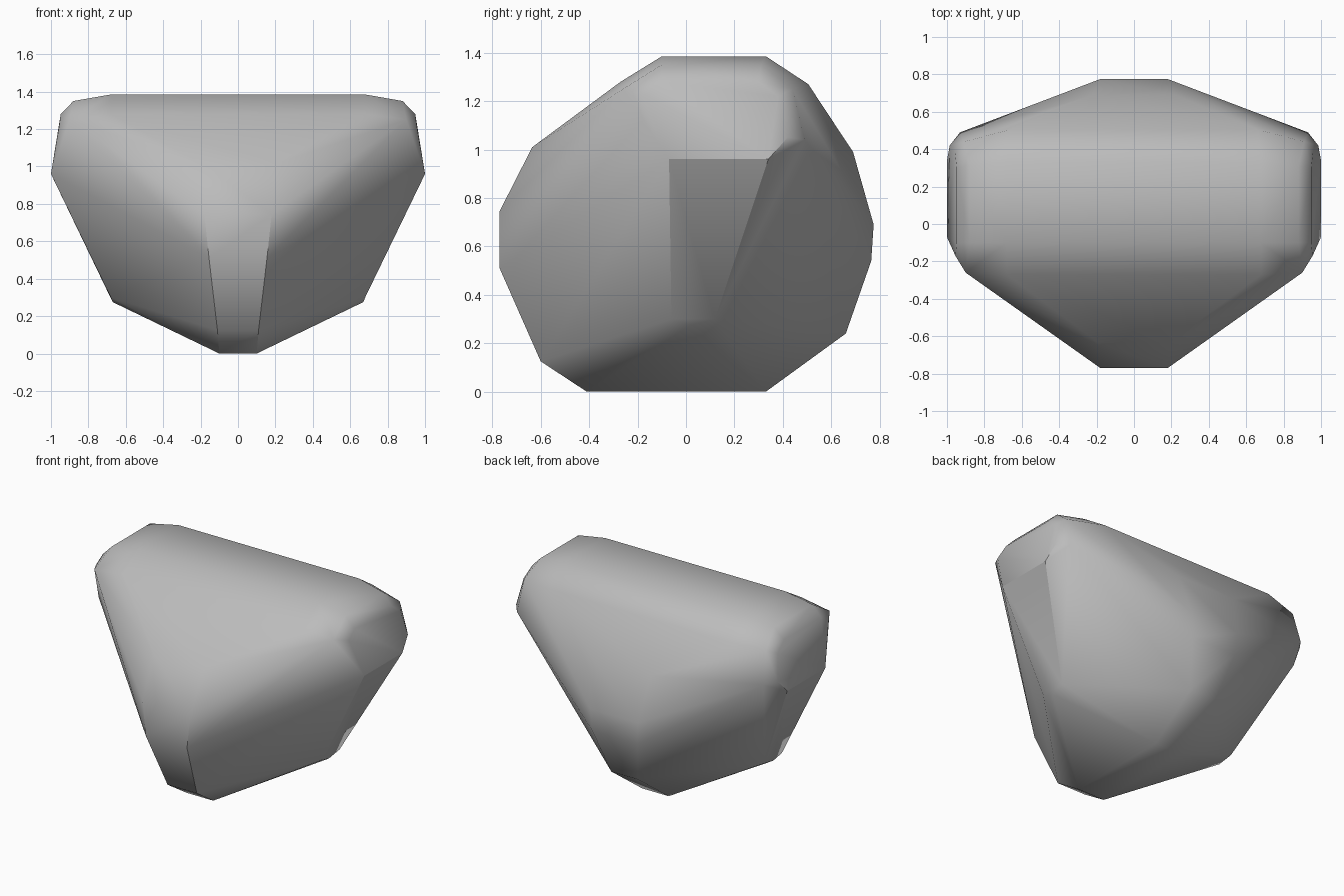
import bpy, bmesh, math

cube = bpy.data.objects.get("Cube")
if cube:
    bpy.data.objects.remove(cube, do_unlink=True)

# Corner points of one half of the boulder, grouped by region
base = [(.10, -.41, 0), (.10, .33, 0)]
front_ridge = [(.11, -.60, .125), (.155, -.77, .51), (.18, -.77, .745), (.19, -.635, 1.01)]
back_ridge = [(.10, .66, .24), (.17, .765, .54), (.18, .775, .69), (.22, .69, .99)]
crown = [(.68, -.10, 1.385), (.68, .33, 1.385), (.68, -.27, 1.28), (.66, .505, 1.27)]
end_rim = [(.88, -.10, 1.35), (.88, .31, 1.35), (.90, -.26, 1.25),
           (.91, .44, 1.25), (.93, .49, 1.04)]
end_face = [(.955, -.17, 1.225), (1, -.07, .96), (1, .34, .96), (.985, .42, 1.05),
            (.957, .38, 1.22), (.948, .30, 1.28), (.948, -.10, 1.28)]
lower_side = [(.67, .02, .275), (.68, -.06, .30), (.68, .12, .30)]

# Mirror the points and wrap them in a faceted skin
bm = bmesh.new()
for x, y, z in base + front_ridge + back_ridge + crown + end_rim + end_face + lower_side:
    for side in (-1, 1):
        bm.verts.new((side * x, y, z))
hull = bmesh.ops.convex_hull(bm, input=bm.verts[:])
loose = [v for v in bm.verts if not v.link_faces]
bmesh.ops.delete(bm, geom=loose, context='VERTS')
bmesh.ops.dissolve_limit(bm, angle_limit=math.radians(2), verts=bm.verts[:], edges=bm.edges[:])
bmesh.ops.recalc_face_normals(bm, faces=bm.faces[:])
mesh = bpy.data.meshes.new("boulder")
bm.to_mesh(mesh)
bm.free()

# Plain grey stone
stone = bpy.data.materials.new("grey stone")
stone.use_nodes = True
grey = (.5, .5, .5, 1)
stone.diffuse_color = grey
stone.node_tree.nodes["Principled BSDF"].inputs["Base Color"].default_value = grey
mesh.materials.append(stone)

boulder = bpy.data.objects.new("boulder", mesh)
bpy.context.collection.objects.link(boulder)
bpy.context.view_layer.objects.active = boulder
boulder.select_set(True)
bpy.ops.object.shade_smooth_by_angle(angle=math.radians(35))
